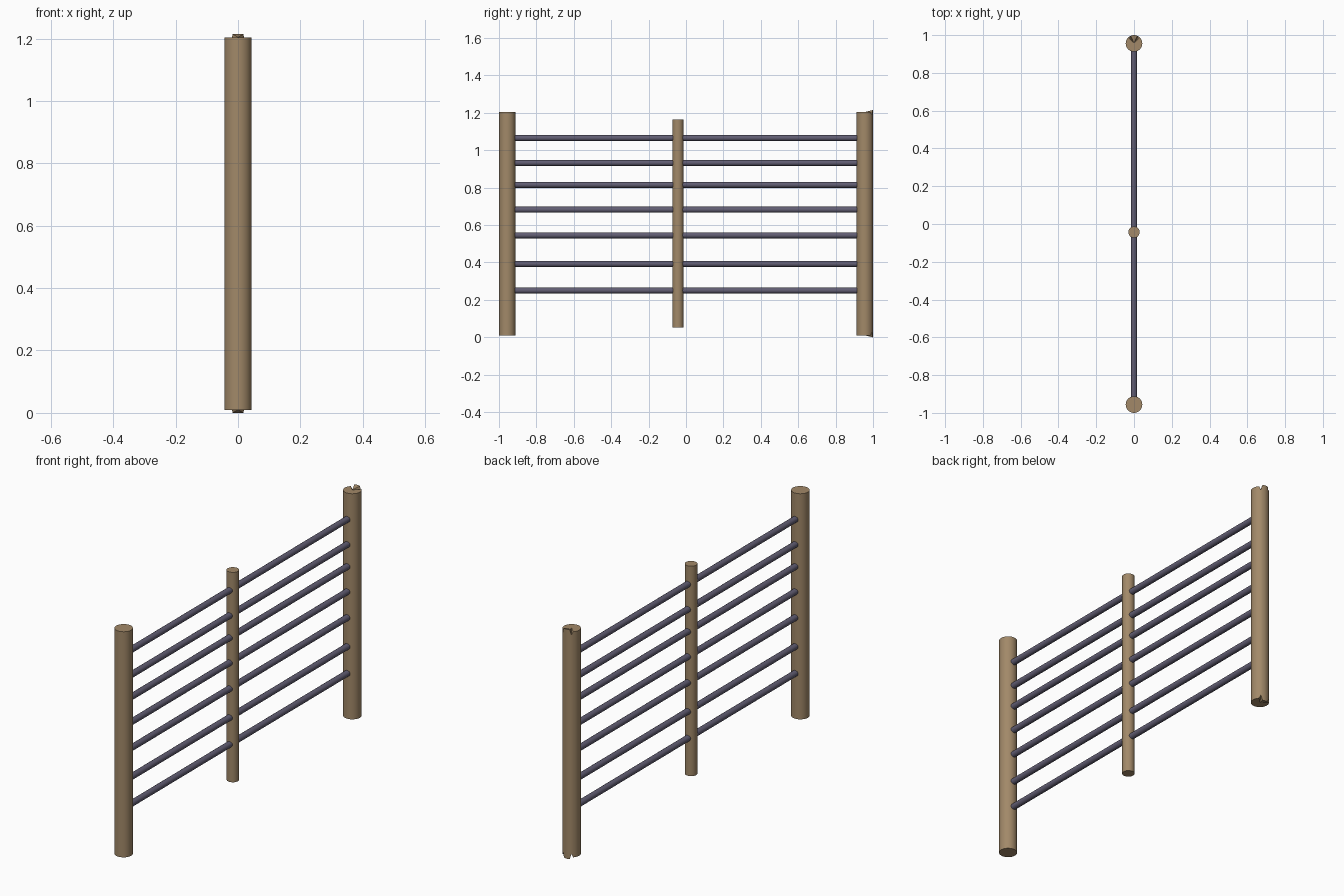
import bpy, bmesh, math

cube = bpy.data.objects.get("Cube")
if cube:
    bpy.data.objects.remove(cube, do_unlink=True)


def make_material(name, rgb):
    mat = bpy.data.materials.new(name)
    mat.use_nodes = True
    mat.diffuse_color = (*rgb, 1)
    mat.node_tree.nodes["Principled BSDF"].inputs["Base Color"].default_value = (*rgb, 1)
    return mat


wood = make_material("tan wood", (0.36, 0.25, 0.14))
metal = make_material("slate metal", (0.12, 0.11, 0.17))


def finish(name, bm, mat):
    bmesh.ops.recalc_face_normals(bm, faces=bm.faces)
    mesh = bpy.data.meshes.new(name)
    bm.to_mesh(mesh)
    bm.free()
    mesh.materials.append(mat)
    obj = bpy.data.objects.new(name, mesh)
    bpy.context.collection.objects.link(obj)
    bpy.ops.object.select_all(action="DESELECT")
    obj.select_set(True)
    bpy.context.view_layer.objects.active = obj
    bpy.ops.object.shade_smooth_by_angle(angle=math.radians(35))
    return obj


def post(name, y, radius, bottom, top, chipped=False):
    bm = bmesh.new()
    bmesh.ops.create_cone(bm, cap_ends=True, cap_tris=True, segments=32,
                          radius1=radius, radius2=radius, depth=top - bottom)
    if chipped:
        # Splintered rim on the outward side, mirrored top and bottom
        for v in bm.verts:
            if math.hypot(v.co.x, v.co.y) < radius / 2:
                continue
            angle = abs(math.degrees(math.atan2(v.co.x, v.co.y)))
            shift = 0.01 if angle < 25 else -0.018 if angle < 40 else 0
            v.co.z += math.copysign(shift, v.co.z * shift) if shift else 0
    obj = finish(name, bm, wood)
    obj.location = (0, y, (top + bottom) / 2)
    return obj


# Upright posts
post("front_post", -0.956, 0.044, 0.01, 1.204)
post("back_post", 0.956, 0.044, 0.01, 1.204, chipped=True)
post("middle_post", -0.043, 0.03, 0.052, 1.163)

# Horizontal rails
for i, z in enumerate((0.25, 0.392, 0.545, 0.682, 0.815, 0.932, 1.065)):
    bm = bmesh.new()
    bmesh.ops.create_cone(bm, cap_ends=True, segments=16,
                          radius1=0.016, radius2=0.016, depth=1.9)
    rail = finish(f"rail_{i + 1}", bm, metal)
    rail.rotation_euler.x = math.pi / 2
    rail.location = (0, 0, z)
